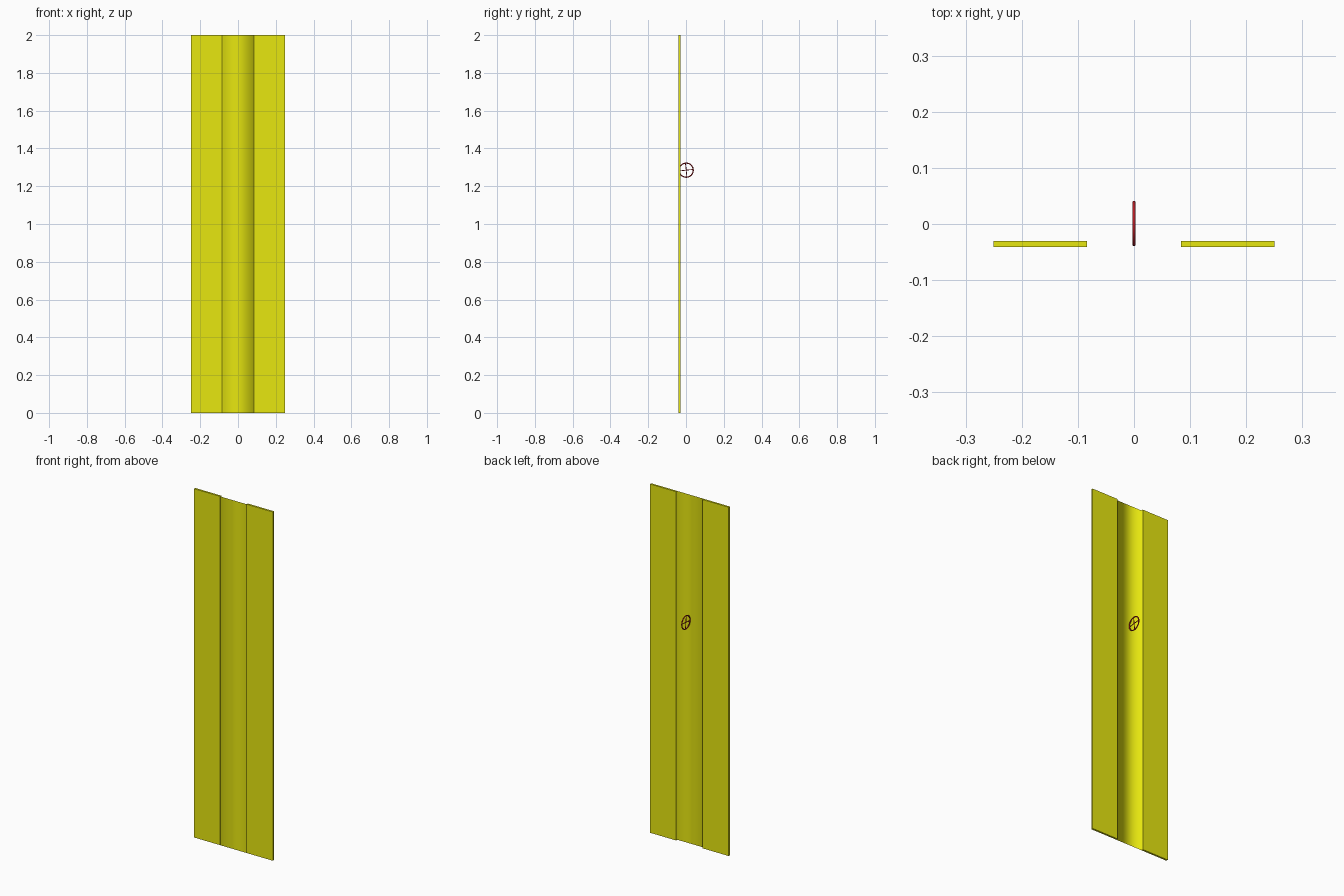
import bpy, bmesh, math
from mathutils import Vector

if "Cube" in bpy.data.objects:
    bpy.data.objects.remove(bpy.data.objects["Cube"])

def material(name, rgb):
    m = bpy.data.materials.new(name)
    m.diffuse_color = (*rgb, 1)
    m.use_nodes = True
    m.node_tree.nodes["Principled BSDF"].inputs["Base Color"].default_value = m.diffuse_color
    return m

YELLOW = material("yellow_paint", (0.8, 0.8, 0.005))
RED = material("dark_red", (0.5, 0.01, 0.015))

FRONT, BACK, HEIGHT = -0.041, -0.030, 2.0
INNER, OUTER = 0.084, 0.25

def finish(name, bm, mat, smooth=False):
    mesh = bpy.data.meshes.new(name)
    bm.to_mesh(mesh)
    bm.free()
    for p in mesh.polygons:
        p.use_smooth = smooth
    mesh.materials.append(mat)
    ob = bpy.data.objects.new(name, mesh)
    bpy.context.collection.objects.link(ob)
    return ob

# Solid side slabs
for side, label in ((-1, "left"), (1, "right")):
    bm = bmesh.new()
    bmesh.ops.create_cube(bm, size=1)
    for v in bm.verts:
        v.co = (side * ((INNER + OUTER) / 2) + v.co.x * (OUTER - INNER),
                (FRONT + BACK) / 2 + v.co.y * (BACK - FRONT),
                (v.co.z + 0.5) * HEIGHT)
    finish(label + "_slab", bm, YELLOW)

# Open-backed centre channel: front sheet with two short returns, shaded smooth
bm = bmesh.new()
w = INNER - 0.0005
profile = [(-w, BACK), (-w, FRONT), (w, FRONT), (w, BACK)]
rows = [[bm.verts.new((x, y, z)) for x, y in profile] for z in (0, HEIGHT)]
for i in range(3):
    bm.faces.new((rows[0][i], rows[0][i + 1], rows[1][i + 1], rows[1][i]))
finish("centre_channel", bm, YELLOW, smooth=True)

# Hand wheel: rim in the y-z plane with a crossed pair of spokes
CENTRE = Vector((0, 0.001, 1.285))
RADIUS, TUBE, TILT = 0.0375, 0.003, math.radians(6)
bpy.ops.mesh.primitive_torus_add(major_radius=RADIUS, minor_radius=TUBE,
                                 major_segments=32, minor_segments=10,
                                 location=CENTRE, rotation=(0, math.pi / 2, 0))
rim = bpy.context.object
rim.name = "wheel_rim"
rim.data.materials.append(RED)
bpy.ops.object.shade_smooth()

for i in range(2):
    bpy.ops.mesh.primitive_cylinder_add(vertices=10, radius=0.002, depth=2 * RADIUS,
                                        location=CENTRE,
                                        rotation=(TILT + i * math.pi / 2, 0, 0))
    spoke = bpy.context.object
    spoke.name = f"wheel_spoke_{i + 1}"
    spoke.data.materials.append(RED)
    bpy.ops.object.shade_smooth_by_angle()
